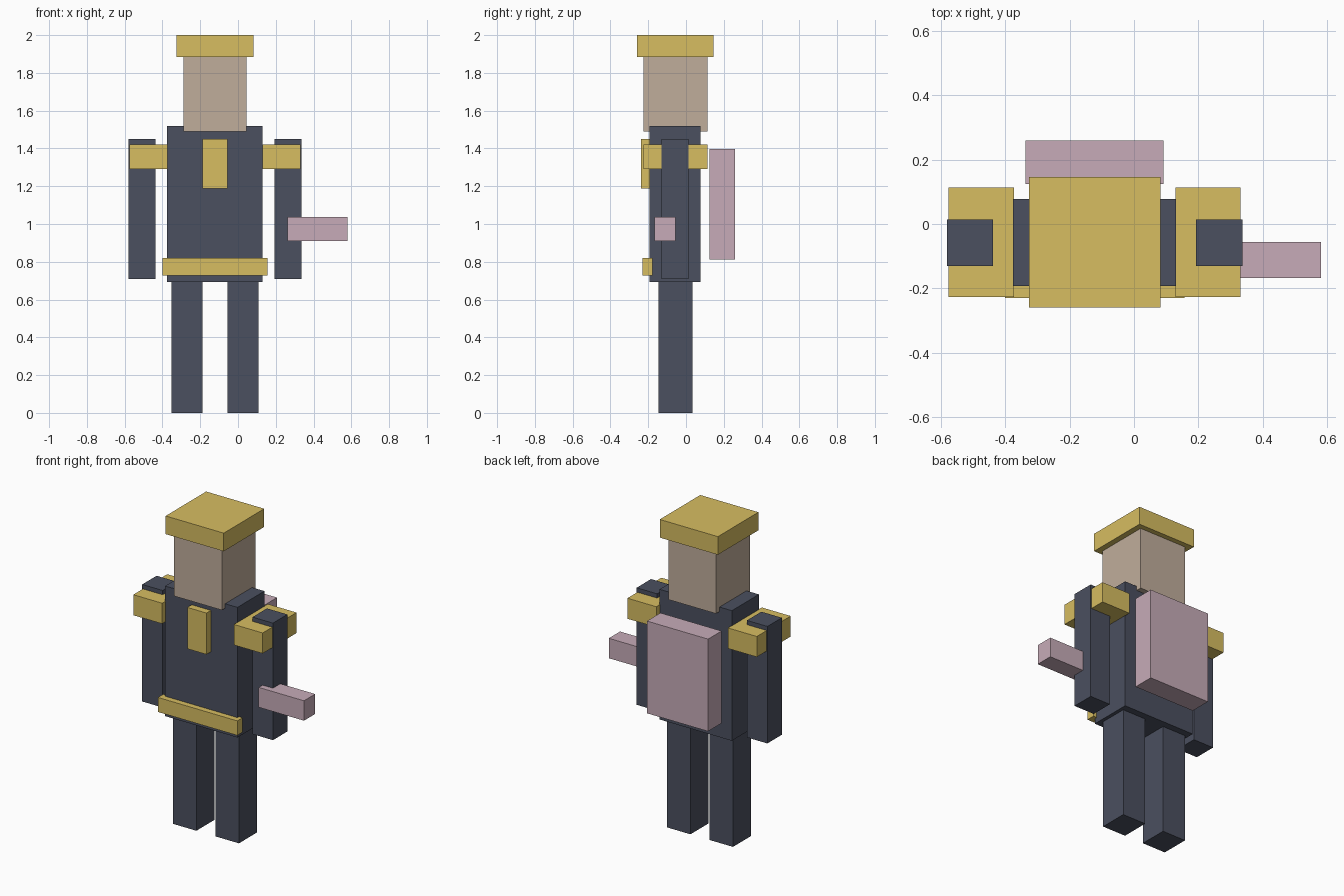
import bpy

if "Cube" in bpy.data.objects:
    bpy.data.objects.remove(bpy.data.objects["Cube"])

CX = -0.122  # the figure's own mirror plane


def material(name, rgb):
    m = bpy.data.materials.new(name)
    m.diffuse_color = (*rgb, 1)
    m.use_nodes = True
    m.node_tree.nodes["Principled BSDF"].inputs["Base Color"].default_value = m.diffuse_color
    return m


NAVY = material("navy_cloth", (0.07, 0.08, 0.115))
GOLD = material("gold_trim", (0.68, 0.51, 0.12))
SKIN = material("skin", (0.53, 0.42, 0.33))
PINK = material("dusty_pink", (0.57, 0.41, 0.48))


def box(name, x, y, z, mat):
    """Box from (min, max) ranges on each axis."""
    bpy.ops.mesh.primitive_cube_add(size=1)
    o = bpy.context.object
    o.name = name
    for v in o.data.vertices:
        v.co = [(r[0] + r[1]) / 2 + c * (r[1] - r[0]) for r, c in zip((x, y, z), v.co)]
    o.data.materials.append(mat)
    return o


def centred(name, width, y, z, mat):
    return box(name, (CX - width / 2, CX + width / 2), y, z, mat)


def pair(name, near, far, y, z, mat):
    """Mirrored boxes spanning near..far from the figure's centre plane."""
    box("right_" + name, (CX - far, CX - near), y, z, mat)
    box("left_" + name, (CX + near, CX + far), y, z, mat)


# Head, cap and body
centred("cap", 0.407, (-0.259, 0.146), (1.885, 2.0), GOLD)
centred("head", 0.334, (-0.226, 0.113), (1.49, 1.885), SKIN)
centred("torso", 0.506, (-0.193, 0.077), (0.694, 1.518), NAVY)

# Limbs and shoulder pads
pair("leg", 0.067, 0.231, (-0.146, 0.034), (0, 0.694), NAVY)
pair("arm", 0.315, 0.458, (-0.13, 0.014), (0.708, 1.449), NAVY)
pair("shoulder_pad", 0.251, 0.453, (-0.226, 0.113), (1.292, 1.422), GOLD)

# Chest plate and belt
centred("chest_plate", 0.134, (-0.237, -0.19), (1.187, 1.449), GOLD)
centred("belt", 0.556, (-0.23, -0.177), (0.728, 0.82), GOLD)

# Backpack and hand-held tool
centred("backpack", 0.428, (0.124, 0.259), (0.813, 1.397), PINK)
box("hand_tool", (0.263, 0.58), (-0.168, -0.056), (0.911, 1.037), PINK)
